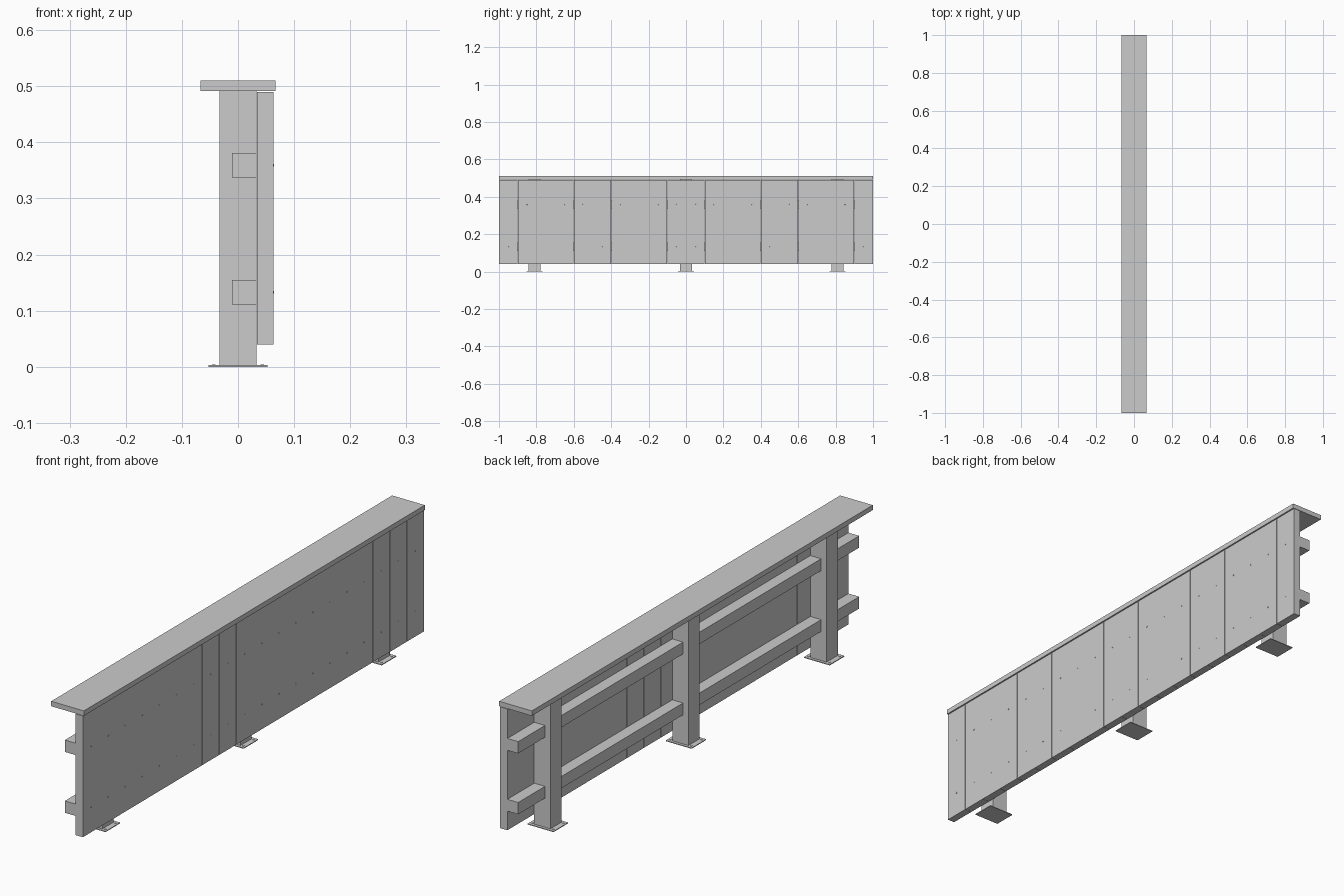
import bpy, bmesh, math
from mathutils import Matrix

if "Cube" in bpy.data.objects:
    bpy.data.objects.remove(bpy.data.objects["Cube"])


def add_object(name, bm):
    mesh = bpy.data.meshes.new(name)
    bm.to_mesh(mesh)
    bm.free()
    ob = bpy.data.objects.new(name, mesh)
    bpy.context.collection.objects.link(ob)
    return ob


def box(name, x0, x1, y0, y1, z0, z1):
    bm = bmesh.new()
    bmesh.ops.create_cube(bm, size=1)
    for v in bm.verts:
        v.co.x = (x0 + x1) / 2 + v.co.x * (x1 - x0)
        v.co.y = (y0 + y1) / 2 + v.co.y * (y1 - y0)
        v.co.z = (z0 + z1) / 2 + v.co.z * (z1 - z0)
    return add_object(name, bm)


def heads(name, points, radius, depth, rot):
    # small screw heads, all in one object
    bm = bmesh.new()
    for p in points:
        bmesh.ops.create_cone(bm, cap_ends=True, segments=10, radius1=radius,
                              radius2=radius * 0.7, depth=depth,
                              matrix=Matrix.Translation(p) @ rot)
    return add_object(name, bm)


RAIL_Z = (0.133, 0.359)

# top cap board
box("cap_board", -0.067, 0.067, -1, 1, 0.4915, 0.51)

# posts with base plates and their bolts
for i, y in enumerate((-0.81, 0, 0.81)):
    box(f"post_{i}", -0.033, 0.033, y - 0.033, y + 0.033, 0.003, 0.4915)
    box(f"base_plate_{i}", -0.053, 0.053, y - 0.043, y + 0.043, 0, 0.003)
    heads(f"plate_bolts_{i}",
          [(sx * 0.043, y + sy * 0.03, 0.0035) for sx in (-1, 1) for sy in (-1, 1)],
          0.004, 0.002, Matrix.Identity(4))

# horizontal rails
for i, z in enumerate(RAIL_Z):
    box(f"rail_{i}", -0.011, 0.033, -1, 1, z - 0.022, z + 0.022)

# vertical cladding boards with hairline gaps
GAP = 0.0005
for i in range(20):
    y = -1 + 0.1 * i
    y0 = y if i == 0 else y + GAP
    y1 = y + 0.1 if i == 19 else y + 0.1 - GAP
    box(f"cladding_board_{i:02d}", 0.0335, 0.063, y0, y1, 0.04, 0.49)

# screws through each board into the rails
heads("cladding_screws",
      [(0.063, -0.95 + 0.1 * i, z) for i in range(20) for z in RAIL_Z],
      0.003, 0.002, Matrix.Rotation(math.pi / 2, 4, 'Y'))
